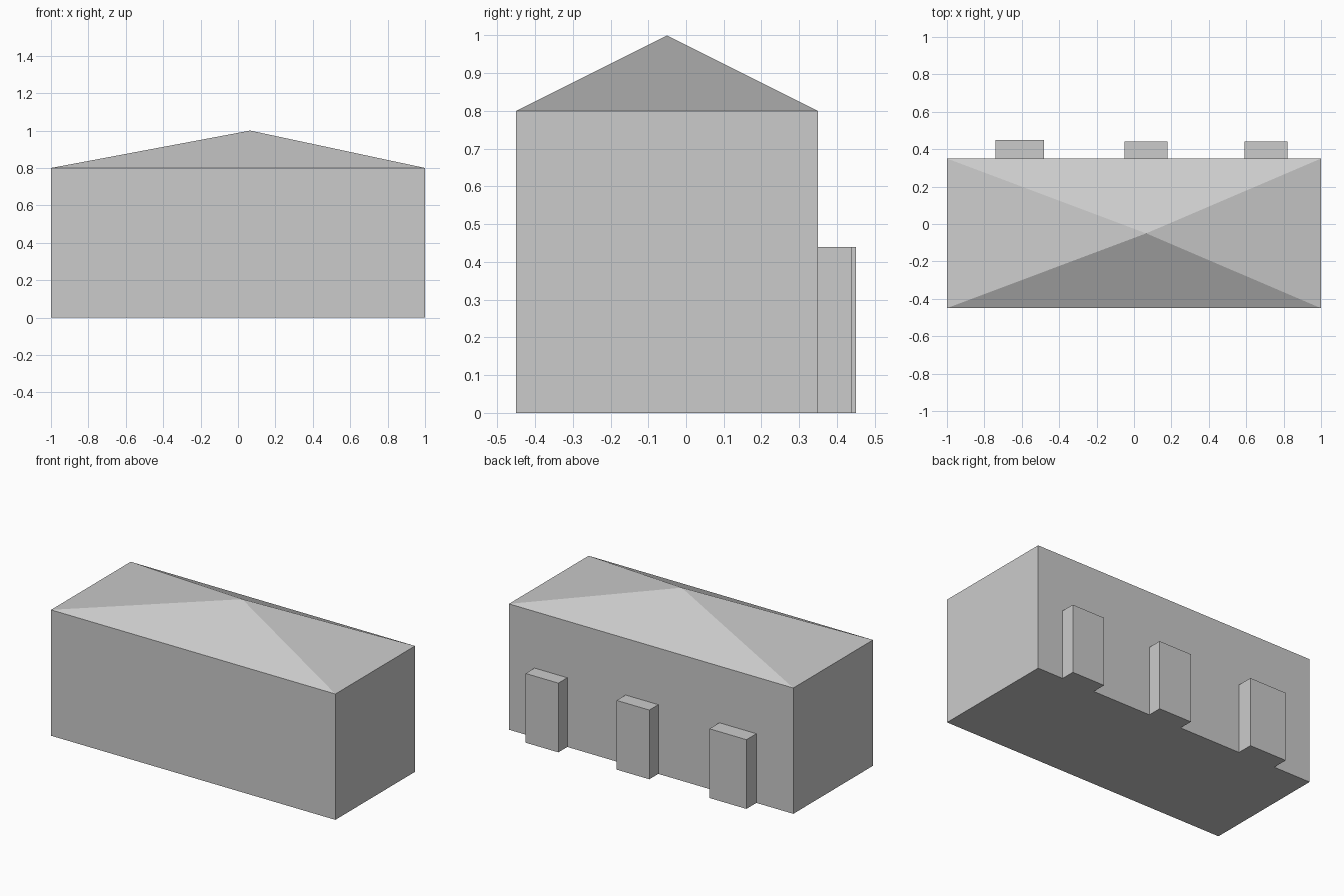
import bpy, bmesh

if "Cube" in bpy.data.objects:
    bpy.data.objects.remove(bpy.data.objects["Cube"])


def finish(name, bm):
    bmesh.ops.recalc_face_normals(bm, faces=bm.faces)
    mesh = bpy.data.meshes.new(name)
    bm.to_mesh(mesh)
    bm.free()
    obj = bpy.data.objects.new(name, mesh)
    bpy.context.collection.objects.link(obj)
    return obj


def add_block(bm, x0, x1, y0, y1, height):
    base = bm.faces.new([bm.verts.new((x, y, 0)) for x, y in
                         ((x0, y0), (x1, y0), (x1, y1), (x0, y1))])
    ext = bmesh.ops.extrude_face_region(bm, geom=[base], use_keep_orig=True)["geom"]
    top = [v for v in ext if isinstance(v, bmesh.types.BMVert)]
    bmesh.ops.translate(bm, verts=top, vec=(0, 0, height))
    return [f for f in ext if isinstance(f, bmesh.types.BMFace)][0]


# Main hall with an off-centre pyramid roof
bm = bmesh.new()
eaves = add_block(bm, -1, 1, -0.45, 0.35, 0.8)
apex = bmesh.ops.poke(bm, faces=[eaves])["verts"][0]
apex.co = (0.065, -0.05, 1.0)
finish("building_with_roof", bm)

# Three porches along the back wall
for name, x0, x1, y1 in (("left_porch", -0.74, -0.48, 0.45),
                         ("middle_porch", -0.05, 0.18, 0.44),
                         ("right_porch", 0.59, 0.82, 0.44)):
    bm = bmesh.new()
    add_block(bm, x0, x1, 0.35, y1, 0.44)
    # Open the side that meets the wall
    wall_side = [f for f in bm.faces if all(v.co.y < 0.351 for v in f.verts)]
    bmesh.ops.delete(bm, geom=wall_side, context='FACES_ONLY')
    finish(name, bm)
